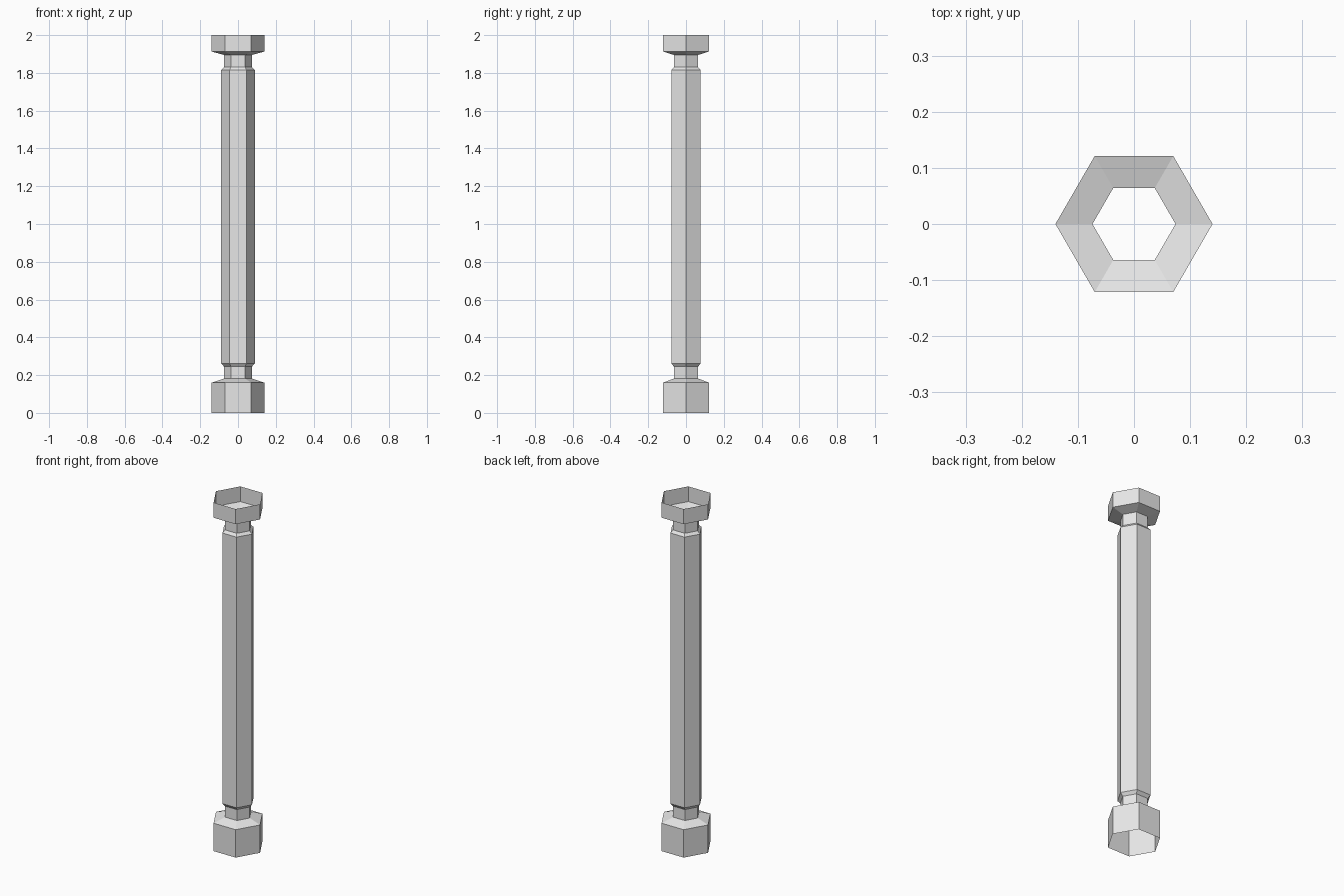
import bpy, bmesh, math

if "Cube" in bpy.data.objects:
    bpy.data.objects.remove(bpy.data.objects["Cube"])

SIDES = 6
grey = bpy.data.materials.new("light grey")
grey.diffuse_color = (0.8, 0.8, 0.8, 1.0)
grey.use_nodes = True
grey.node_tree.nodes["Principled BSDF"].inputs["Base Color"].default_value = grey.diffuse_color

# (corner radius, height) from the base up; the column is an open hollow shell
CAP, NECK, SHAFT = 0.14, 0.074, 0.089
profile = [
    (CAP, 0.0), (CAP, 0.16),            # base block
    (NECK, 0.182), (NECK, 0.245),       # lower neck
    (SHAFT, 0.262), (SHAFT, 1.815),     # shaft
    (NECK, 1.83), (NECK, 1.895),        # upper neck
    (CAP, 1.913), (CAP, 2.0),           # capital
]


def hex_shell(name, outline):
    """Sweep an outline around z with flat sides, leaving both ends open."""
    bm = bmesh.new()
    rings = []
    for radius, z in outline:
        ring = []
        for i in range(SIDES):
            a = math.tau * i / SIDES
            ring.append(bm.verts.new((radius * math.cos(a), radius * math.sin(a), z)))
        rings.append(ring)
    for low, high in zip(rings, rings[1:]):
        for i in range(SIDES):
            j = (i + 1) % SIDES
            bm.faces.new((low[i], low[j], high[j], high[i]))
    mesh = bpy.data.meshes.new(name)
    bm.to_mesh(mesh)
    bm.free()
    mesh.materials.append(grey)
    obj = bpy.data.objects.new(name, mesh)
    bpy.context.collection.objects.link(obj)
    return obj


hex_shell("hexagonal_column", profile)
